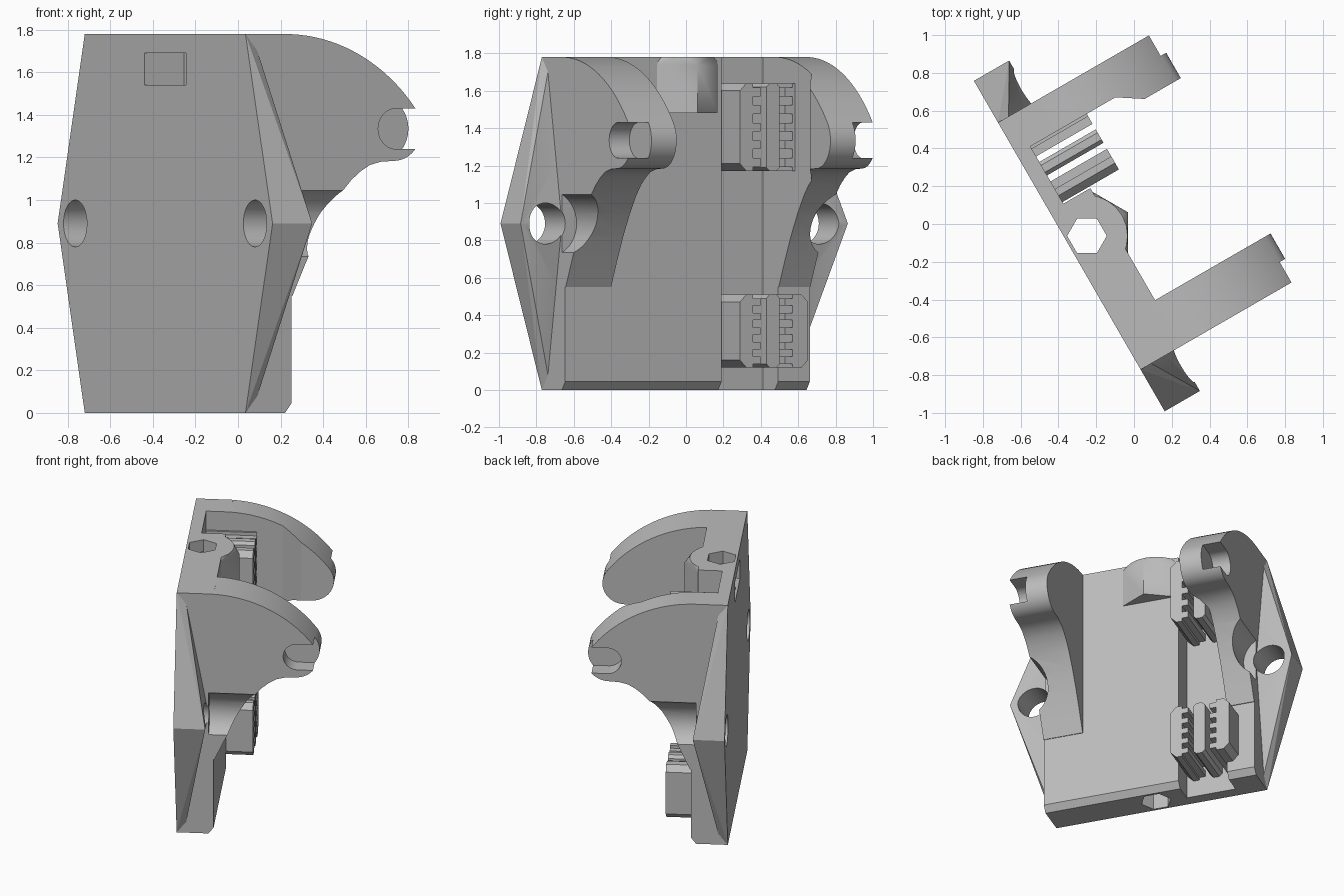
import bpy, bmesh
from math import sin, cos, radians
from mathutils import Matrix

cube = bpy.data.objects.get("Cube")
if cube:
    bpy.data.objects.remove(cube, do_unlink=True)

grey = bpy.data.materials.new("grey plastic")
grey.use_nodes = True
grey.diffuse_color = (0.5, 0.5, 0.5, 1)
grey.node_tree.nodes["Principled BSDF"].inputs["Base Color"].default_value = (0.5, 0.5, 0.5, 1)

# Parts are built square to the plate (x along it, y outwards), then turned
TURN = Matrix.Rotation(radians(-60), 4, 'Z') @ Matrix.Translation((-0.07, 0, 0))
BACK, FRONT, TOP, MID, HALF = -0.355, -0.105, 1.78, 0.89, 0.755


def make(name, bm):
    bmesh.ops.recalc_face_normals(bm, faces=bm.faces)
    mesh = bpy.data.meshes.new(name)
    bm.to_mesh(mesh)
    bm.free()
    mesh.materials.append(grey)
    obj = bpy.data.objects.new(name, mesh)
    bpy.context.collection.objects.link(obj)
    return obj


def prism(name, pts, axis, lo, hi):
    """Extrude a 2D outline along one axis."""
    bm = bmesh.new()
    rings = []
    for d in (lo, hi):
        ring = []
        for p in pts:
            co = list(p)
            co.insert(axis, d)
            ring.append(bm.verts.new(co))
        bm.faces.new(ring)
        rings.append(ring)
    a, b = rings
    for i in range(len(pts)):
        j = (i + 1) % len(pts)
        bm.faces.new((a[i], a[j], b[j], b[i]))
    return make(name, bm)


def hull(name, pts):
    bm = bmesh.new()
    verts = [bm.verts.new(p) for p in pts]
    out = bmesh.ops.convex_hull(bm, input=verts)
    inside = [g for g in out["geom_interior"] if isinstance(g, bmesh.types.BMVert)]
    bmesh.ops.delete(bm, geom=inside, context='VERTS')
    bmesh.ops.dissolve_limit(bm, angle_limit=0.01, verts=bm.verts, edges=bm.edges)
    return make(name, bm)


def arc(cx, cy, r, start, end, n):
    angles = [radians(start + (end - start) * i / n) for i in range(n + 1)]
    return [(cx + r * cos(t), cy + r * sin(t)) for t in angles]


def circle(cx, cy, r, n=40, start=0):
    return arc(cx, cy, r, start, start + 360, n)[:-1]


def rect(x0, y0, x1, y1):
    return [(x0, y0), (x1, y0), (x1, y1), (x0, y1)]


def combine(body, other, operation):
    mod = body.modifiers.new("combine", 'BOOLEAN')
    mod.operation, mod.solver, mod.object = operation, 'EXACT', other
    bpy.context.view_layer.objects.active = body
    bpy.ops.object.modifier_apply(modifier=mod.name)
    bpy.data.objects.remove(other, do_unlink=True)


# Back plate with a chamfered lower front edge
body = prism("mount_body", [(BACK, 0), (-0.14, 0), (FRONT, 0.045), (FRONT, TOP), (BACK, TOP)],
             0, -HALF, HALF)

# Curved arms with a round hinge end and a concave underside
arm_profile = ([(-0.2, TOP)] + arc(-0.14, MID, 0.89, 90, 37, 20)
               + arc(0.45, 1.335, 0.151, 37, -90, 16)[1:]
               + [(0.38, 1.18), (0.32, 1.165), (0.27, 1.135), (0.22, 1.095), (0.17, 1.04),
                  (0.1, 0.94), (0.03, 0.82), (-0.03, 0.7), (-0.1, 0.55), (-0.2, 0.55)])
for s in (1, -1):
    combine(body, prism("arm", arm_profile, 0, s * 0.475, s * HALF), 'UNION')

# Tapered side ears
for s in (1, -1):
    root = [(BACK, 0), (BACK, TOP), (-0.29, TOP - 0.08), (-0.29, 0.08), (-0.14, MID)]
    pts = [(s * x, v, z) for x in (0.70, HALF) for v, z in root]
    pts += [(s * 1.01, BACK, MID), (s * 1.01, -0.14, MID)]
    combine(body, hull("ear", pts), 'UNION')

# Hexagonal boss with a conical top
boss = [(x, y, z) for x, y in circle(0, -0.247, 0.25, 6, 30) for z in (1.48, 1.735)]
boss += [(x, y, TOP) for x, y in circle(0, -0.247, 0.215, 24)]
boss = [(x, max(y, -0.33), z) for x, y, z in boss]
combine(body, hull("boss", boss), 'UNION')

# Clip channel, which also thins the inside of one arm
channel = [(-0.56, -0.27), (-0.21, -0.27), (-0.21, 0.2), (-0.40, 0.42), (-0.475, 0.38), (-0.56, 0.25)]
combine(body, prism("channel_cutter", channel, 2, -0.1, 1.9), 'DIFFERENCE')

# Ear bolt holes, their clearance in the arms, and the hinge slots
slot = arc(0.46, 1.335, 0.095, 90, 270, 20) + [(0.8, 1.24), (0.8, 1.43)]
for s in (1, -1):
    cutters = [prism("hole_cutter", circle(s * 0.845, MID, 0.11), 1, -0.5, 0.3),
               prism("clearance_cutter", circle(s * 0.845, MID, 0.18), 1, -0.139, 0.6),
               prism("slot_cutter", slot, 0, s * 0.63, s * 0.9)]
    for c in cutters:
        combine(body, c, 'DIFFERENCE')

# Vertical hexagonal bore and the nut pocket in the back
combine(body, prism("bore_cutter", circle(0, -0.247, 0.105, 6), 2, -0.1, 1.9), 'DIFFERENCE')
combine(body, prism("pocket_cutter", rect(-0.195, 1.54, 0.195, 1.69), 1, -0.5, -0.14), 'DIFFERENCE')

parts = [body]

# Toothed clips: two jaws with a rib between them
FLOOR, FACE, CH = -0.28, 0.075, 0.04
for label, z0, z1 in (("upper", 1.17, 1.64), ("lower", 0.12, 0.51)):
    for side, inner, outer in (("right", -0.30, -0.22), ("left", -0.545, -0.64)):
        d = CH if outer > inner else -CH
        pts = [(inner, z0), (outer - d, z0), (outer, z0 + CH), (outer, z1 - CH), (outer - d, z1), (inner, z1)]
        parts.append(prism(f"{label}_{side}_jaw", pts, 1, FLOOR, FACE))
        count = 5
        pitch = (z1 - z0) / count
        for i in range(count):
            zc = z0 + pitch * (i + 0.5)
            tooth = rect(inner, zc - pitch / 4, inner - d * 1.15, zc + pitch / 4)
            parts.append(prism(f"{label}_{side}_tooth_{i + 1}", tooth, 1, FLOOR, FACE))
    a, b, k = -0.465, -0.383, 0.02
    rib = [(a + k, z0), (b - k, z0), (b, z0 + k), (b, z1 - k), (b - k, z1), (a + k, z1), (a, z1 - k), (a, z0 + k)]
    parts.append(prism(f"{label}_rib", rib, 1, FLOOR, FACE))

# Turn everything into place and smooth the curved faces
bpy.ops.object.select_all(action='DESELECT')
for p in parts:
    p.data.transform(TURN)
    p.select_set(True)
bpy.context.view_layer.objects.active = body
bpy.ops.object.shade_smooth_by_angle(angle=radians(25))
